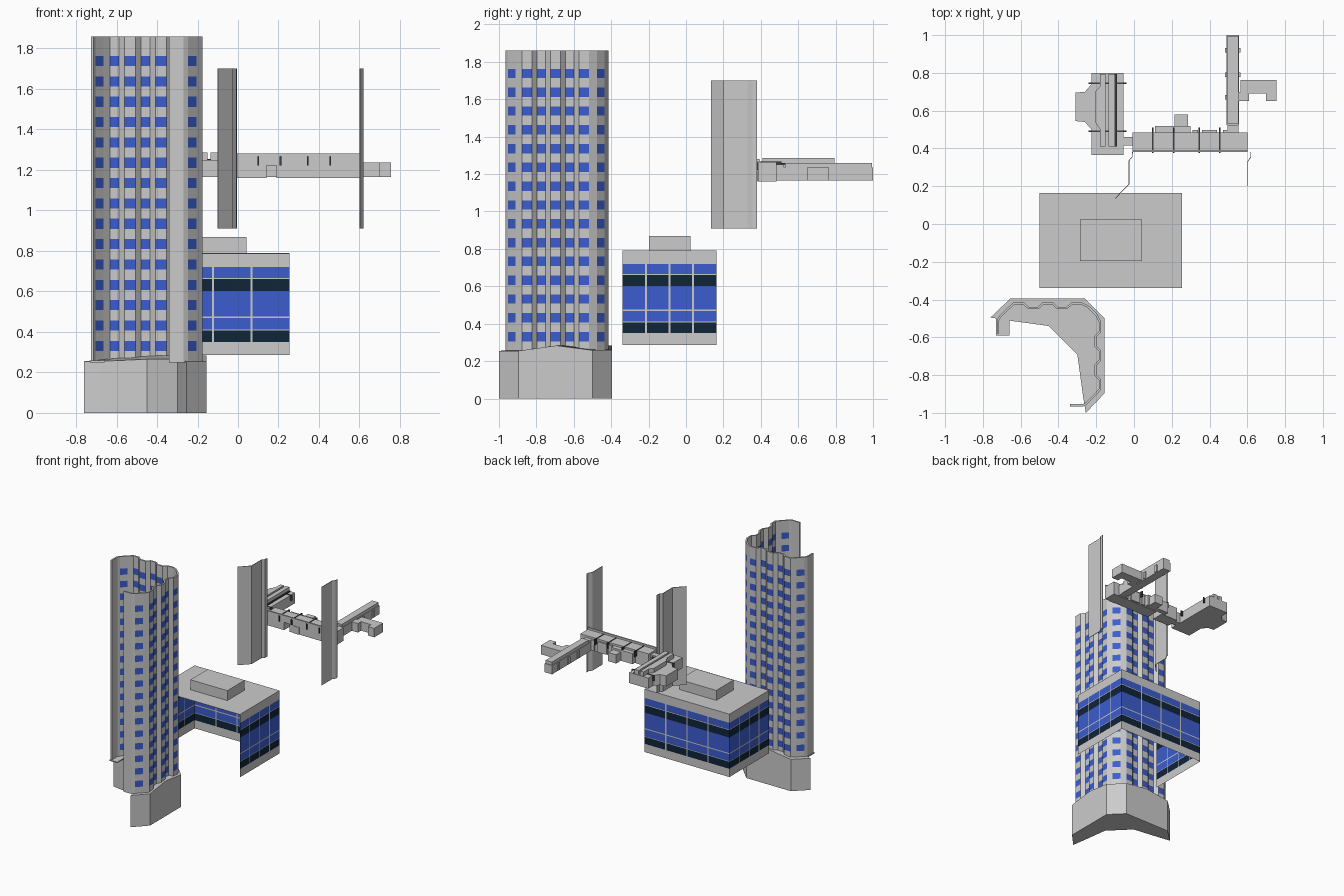
import bpy

if "Cube" in bpy.data.objects:
    bpy.data.objects.remove(bpy.data.objects["Cube"])


def material(name, rgb):
    m = bpy.data.materials.new(name)
    m.diffuse_color = (*rgb, 1)
    m.use_nodes = True
    m.node_tree.nodes["Principled BSDF"].inputs["Base Color"].default_value = m.diffuse_color
    return m


GREY = material("concrete grey", (0.60, 0.60, 0.60))
BLUE = material("window blue", (0.045, 0.11, 0.62))
NAVY = material("navy band", (0.005, 0.018, 0.042))
DARK = material("dark trim", (0.05, 0.05, 0.055))
MATS = [GREY, BLUE, NAVY, DARK]


def make(name, verts, faces, mats, idx=None):
    me = bpy.data.meshes.new(name)
    me.from_pydata(verts, [], faces)
    for m in mats:
        me.materials.append(m)
    if idx:
        for p, i in zip(me.polygons, idx):
            p.material_index = i
    me.update()
    ob = bpy.data.objects.new(name, me)
    bpy.context.collection.objects.link(ob)
    return ob


def prism(name, pts, z0, z1, mat=GREY):
    """Vertical prism; pts may be (x, y) or (x, y, own top height)."""
    area = sum(a[0] * b[1] - b[0] * a[1] for a, b in zip(pts, pts[1:] + pts[:1]))
    if area < 0:
        pts = pts[::-1]
    n = len(pts)
    v = [(p[0], p[1], z0) for p in pts] + [(p[0], p[1], p[2] if len(p) > 2 else z1) for p in pts]
    f = [(i, (i + 1) % n, n + (i + 1) % n, n + i) for i in range(n)]
    f += [tuple(range(n))[::-1], tuple(range(n, 2 * n))]
    return make(name, v, f, [mat])


def box(name, x0, x1, y0, y1, z0, z1, mat=GREY):
    return prism(name, [(x0, y0), (x1, y0), (x1, y1), (x0, y1)], z0, z1, mat)


def wall(name, pts, zs, rule, thick=0):
    """Upright sheet along a path, split at heights zs, coloured by rule(column, row)."""
    n = len(zs)
    v = [(x, y, z) for x, y in pts for z in zs]
    f, idx = [], []
    for i in range(len(pts) - 1):
        for j in range(n - 1):
            a = i * n + j
            f.append((a, a + 1, a + n + 1, a + n))
            idx.append(rule(i, j))
    ob = make(name, v, f, MATS, idx)
    if thick:
        s = ob.modifiers.new("thickness", 'SOLIDIFY')
        s.thickness = thick
        s.offset = 0
    return ob


def mirror(p):
    """Reflect across the diagonal of the corner tower."""
    return (p[1] + 0.24, p[0] - 0.24) + tuple(p[2:])


# Tower facade: folded bays, mirrored about the corner diagonal
half = [(-0.24, -0.44)]
for k, cx in enumerate((-0.304, -0.381, -0.457, -0.533, -0.61)):
    y = -0.445 if k % 2 else -0.42
    half += [(cx + 0.025, y), (cx - 0.025, y)]
half += [(-0.668, -0.45), (-0.708, -0.49), (-0.72, -0.51), (-0.72, -0.58)]
path = [mirror(p) for p in half[::-1]] + half
mid = len(half) - 1
levels = [0.25]
for r in range(15):
    levels += [0.306 + r * 0.1005, 0.356 + r * 0.1005]
levels.append(1.86)


def tower_rule(i, j):
    d = abs(i - mid)
    return 1 if d % 2 == 0 and d < len(half) - 2 and j % 2 else 0


wall("tower_facade", path, levels, tower_rule, 0.012)

# Tower base: L-shaped plinth with slightly peaked outer walls
base_half = [(-0.26, -0.395, 0.258), (-0.455, -0.395, 0.283), (-0.655, -0.395, 0.255),
             (-0.76, -0.495, 0.255), (-0.67, -0.51, 0.255), (-0.45, -0.54, 0.265)]
prism("tower_base", base_half + [mirror(p) for p in base_half[::-1]], 0, 0.26)
box("tower_end_ledge", -0.73, -0.66, -0.59, -0.50, 0.25, 0.258)

# Office block: three glazed walls under a roof, open to the front and below
X0, X1, Y0, Y1 = -0.5, 0.255, -0.34, 0.163
corners = [(X0, Y0), (X0, Y1), (X1, Y1), (X1, Y0)]
pts, mullion = [corners[0]], []
for (ax, ay), (bx, by) in zip(corners, corners[1:]):
    length = abs(bx - ax) + abs(by - ay)
    cuts = []
    for q in (1, 2, 3):
        cuts += [q / 4 - 0.005 / length, q / 4 + 0.005 / length]
    for k, t in enumerate(cuts + [1]):
        pts.append((ax + (bx - ax) * t, ay + (by - ay) * t))
        mullion.append(k % 2 == 1)
bands = [0.285, 0.351, 0.407, 0.411, 0.469, 0.477, 0.602, 0.661, 0.666, 0.72, 0.79]
band_mat = [0, 2, 0, 1, 0, 1, 2, 0, 1, 0]
wall("office_walls", pts, bands, lambda i, j: 0 if mullion[i] else band_mat[j])
box("office_roof", X0, X1, Y0, Y1, 0.786, 0.79)
box("office_roof_plant", -0.285, 0.043, -0.197, 0.023, 0.79, 0.87)

# Tall thin screens beside the high walkway
wall("left_screen", [(-0.1, 0.135), (-0.027, 0.21), (-0.027, 0.335), (-0.01, 0.355), (-0.008, 0.38)],
     [0.91, 1.7], lambda i, j: 0, 0.004)
wall("right_screen", [(0.602, 0.2), (0.602, 0.33), (0.618, 0.355), (0.618, 0.38)],
     [0.91, 1.7], lambda i, j: 0, 0.004)

# High walkway with one opening right through it
box("walkway_left", -0.008, 0.14, 0.385, 0.485, 1.16, 1.265)
box("walkway_over_opening", 0.14, 0.19, 0.385, 0.485, 1.222, 1.265)
box("walkway_right", 0.19, 0.6, 0.385, 0.485, 1.16, 1.265)
box("walkway_front_eave", -0.008, 0.6, 0.38, 0.392, 1.265, 1.28)
box("walkway_link", -0.055, -0.005, 0.415, 0.46, 1.165, 1.25)
box("walkway_back_bay", 0.11, 0.3, 0.485, 0.52, 1.165, 1.25)
box("walkway_back_pod", 0.215, 0.285, 0.52, 0.58, 1.165, 1.235)
for k, x in enumerate((0.1, 0.21, 0.345, 0.455)):
    box(f"walkway_rib_{k}", x - 0.004, x + 0.004, 0.375, 0.51, 1.222, 1.268, DARK)
for k, (x0, x1) in enumerate(((0.31, 0.34), (0.36, 0.44), (0.47, 0.54))):
    box(f"walkway_back_panel_{k}", x0, x1, 0.485, 0.497, 1.165, 1.25)
for k, x in enumerate((0.225, 0.505)):
    box(f"walkway_front_panel_{k}", x, x + 0.05, 0.381, 0.385, 1.16, 1.218)

# Right wing and its side room
box("right_wing", 0.49, 0.557, 0.525, 1.0, 1.165, 1.235)
box("right_wing_roof", 0.495, 0.552, 0.53, 0.995, 1.235, 1.26)
box("right_wing_neck", 0.495, 0.552, 0.485, 0.525, 1.165, 1.25)
box("side_room", 0.565, 0.755, 0.69, 0.763, 1.165, 1.237)
box("side_room_left", 0.557, 0.61, 0.65, 0.70, 1.165, 1.237)
box("side_room_right", 0.70, 0.755, 0.65, 0.69, 1.165, 1.237)
for k, y in enumerate((0.67, 0.79, 0.92)):
    box(f"right_wing_rib_{k}", 0.482, 0.565, y - 0.012, y + 0.012, 1.17, 1.225)

# Left wing: body, angled bay, raised roof ridges, gutter and ribs
box("left_wing", -0.225, -0.055, 0.365, 0.8, 1.165, 1.25)
prism("left_wing_bay", [(-0.225, 0.50), (-0.26, 0.54), (-0.31, 0.545), (-0.31, 0.695),
                        (-0.26, 0.70), (-0.225, 0.74)], 1.165, 1.25)
prism("left_roof_ridge", [(-0.15, 0.41), (-0.18, 0.41), (-0.18, 0.50), (-0.205, 0.54),
                          (-0.205, 0.70), (-0.18, 0.73), (-0.18, 0.795), (-0.15, 0.795)], 1.25, 1.285)
box("right_roof_ridge", -0.135, -0.10, 0.41, 0.795, 1.25, 1.285)
box("roof_gutter", -0.10, -0.09, 0.41, 0.795, 1.25, 1.258, DARK)
for k, y in enumerate((0.49, 0.745)):
    box(f"left_wing_rib_{k}", -0.24, -0.04, y - 0.004, y + 0.004, 1.21, 1.254, DARK)
